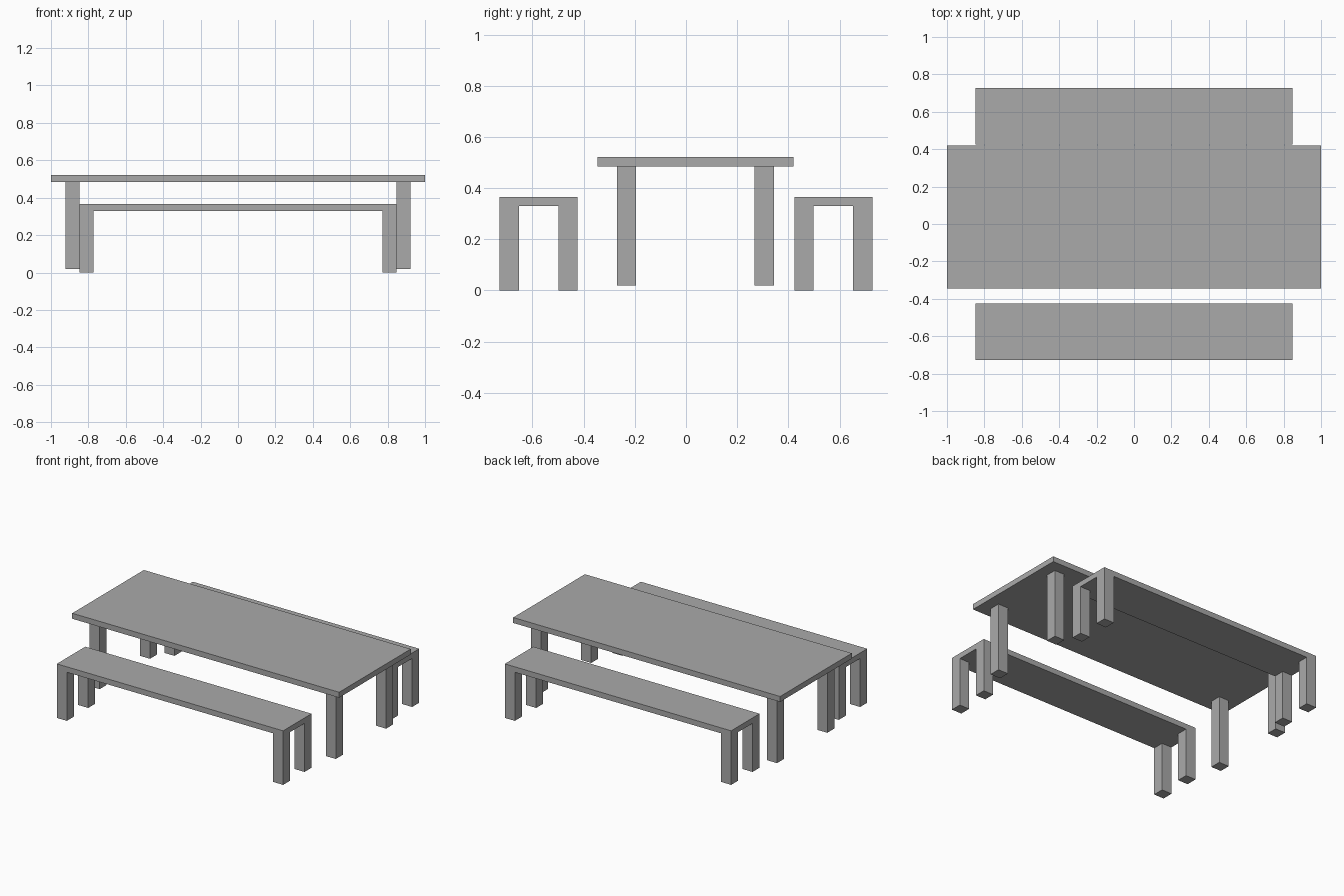
import bpy
import bmesh
from mathutils import Vector

cube = bpy.data.objects.get("Cube")
if cube:
    bpy.data.objects.remove(cube, do_unlink=True)

grey = bpy.data.materials.new("plain grey")
grey.use_nodes = True
colour = (0.4, 0.4, 0.4, 1)
grey.diffuse_color = colour
grey.node_tree.nodes["Principled BSDF"].inputs["Base Color"].default_value = colour

LEG = 0.075  # thickness of every leg


def add_object(name, bm):
    bmesh.ops.recalc_face_normals(bm, faces=bm.faces)
    mesh = bpy.data.meshes.new(name)
    bm.to_mesh(mesh)
    bm.free()
    mesh.materials.append(grey)
    obj = bpy.data.objects.new(name, mesh)
    bpy.context.collection.objects.link(obj)
    return obj


def add_box(name, low, high):
    low, high = Vector(low), Vector(high)
    bm = bmesh.new()
    bmesh.ops.create_cube(bm, size=1)
    bmesh.ops.scale(bm, vec=high - low, verts=bm.verts)
    bmesh.ops.translate(bm, vec=(low + high) / 2, verts=bm.verts)
    return add_object(name, bm)


def add_bench(name, y, half_x=0.848, half_y=0.152, under=0.329, top=0.366):
    """Slab seat with flush legs extruded down from its corners."""
    bm = bmesh.new()
    bmesh.ops.create_cube(bm, size=2)
    bmesh.ops.scale(bm, vec=(half_x, half_y, (top - under) / 2), verts=bm.verts)
    bmesh.ops.translate(bm, vec=(0, y, (top + under) / 2), verts=bm.verts)
    # Cut the slab along the inner leg lines
    for side in (-1, 1):
        for point, normal in (((side * (half_x - LEG), 0, 0), (1, 0, 0)),
                              ((0, y + side * (half_y - LEG), 0), (0, 1, 0))):
            geom = bm.verts[:] + bm.edges[:] + bm.faces[:]
            bmesh.ops.bisect_plane(bm, geom=geom, plane_co=point, plane_no=normal)
    # Pull the underside corners to the ground
    bm.normal_update()
    corners = []
    for face in bm.faces:
        centre = face.calc_center_median()
        if (face.normal.z < -0.9 and abs(centre.x) > half_x - LEG
                and abs(centre.y - y) > half_y - LEG):
            corners.append(face)
    for face in corners:
        foot = bmesh.ops.extrude_discrete_faces(bm, faces=[face])["faces"][0]
        bmesh.ops.translate(bm, vec=(0, 0, -under), verts=foot.verts)
    # Merge the coplanar cuts away
    bmesh.ops.dissolve_limit(bm, angle_limit=0.01, verts=bm.verts, edges=bm.edges)
    return add_object(name, bm)


# Table top, offset slightly toward the back
add_box("table_top", (-1, -0.346, 0.485), (1, 0.421, 0.522))

# Table legs
for side_x, x in (("right", -0.922), ("left", 0.922 - LEG)):
    for side_y, y in (("front", -0.27), ("back", 0.268)):
        add_box(f"table_leg_{side_y}_{side_x}",
                (x, y, 0.02), (x + LEG, y + LEG, 0.485))

# Benches
add_bench("bench_front", -0.576)
add_bench("bench_back", 0.576)
